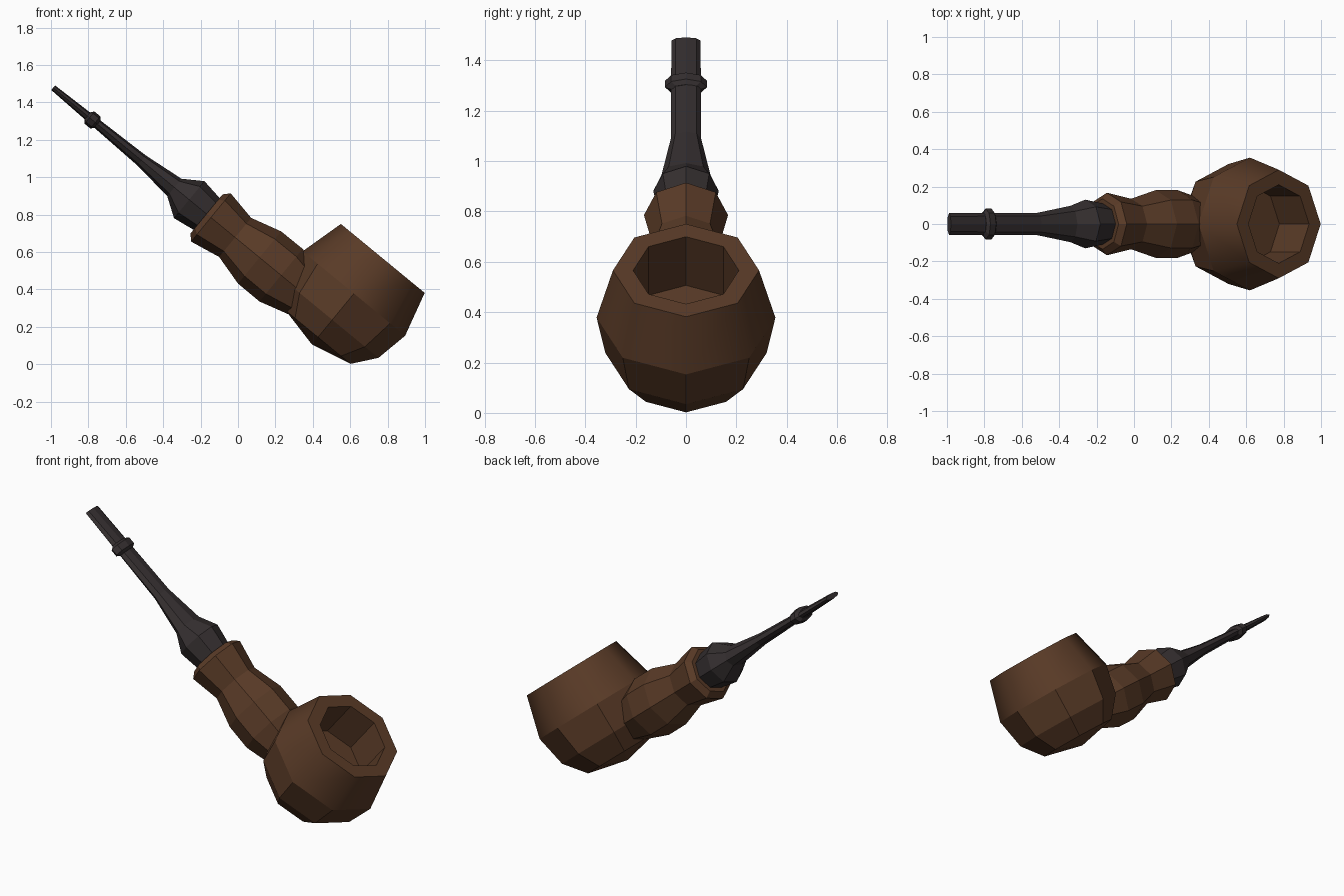
import bpy, bmesh, math
from mathutils import Vector

if "Cube" in bpy.data.objects:
    bpy.data.objects.remove(bpy.data.objects["Cube"])

U = Vector((0.772, 0, -0.635)).normalized()   # along the stem, towards the bowl
N = Vector((0.635, 0, 0.772)).normalized()    # up out of the bowl
Y = Vector((0, 1, 0))
SIDES = 8


def material(name, rgb):
    m = bpy.data.materials.new(name)
    m.diffuse_color = (*rgb, 1)
    m.use_nodes = True
    m.node_tree.nodes["Principled BSDF"].inputs["Base Color"].default_value = m.diffuse_color
    return m


wood = material("brown wood", (0.100, 0.043, 0.020))
black = material("dark stem", (0.035, 0.028, 0.029))


def loft(name, origin, axis, side, rings, mat, smooth_bands=()):
    """Octagonal sections (distance, radius along side, radius along y) joined and capped."""
    bm = bmesh.new()
    loops = []
    for t, a, b in rings:
        loop = []
        for i in range(SIDES):
            ang = 2 * math.pi * i / SIDES
            loop.append(bm.verts.new(origin + axis * t + side * (a * math.cos(ang)) + Y * (b * math.sin(ang))))
        loops.append(loop)
    for k, (p, q) in enumerate(zip(loops, loops[1:])):
        for i in range(SIDES):
            j = (i + 1) % SIDES
            f = bm.faces.new((p[i], p[j], q[j], q[i]))
            f.smooth = k in smooth_bands
        if k in smooth_bands:
            for loop in (p, q):
                for i in range(SIDES):
                    bm.edges.get((loop[i], loop[(i + 1) % SIDES])).smooth = False
    bm.faces.new(loops[0])
    bm.faces.new(loops[-1])
    bmesh.ops.recalc_face_normals(bm, faces=bm.faces)
    me = bpy.data.meshes.new(name)
    bm.to_mesh(me)
    bm.free()
    me.materials.append(mat)
    ob = bpy.data.objects.new(name, me)
    bpy.context.collection.objects.link(ob)
    return ob


# Bowl: outer wall from the bottom up, over the rim, down to the chamber floor
bowl = [(-0.595, 0.004), (-0.545, 0.225), (-0.425, 0.32), (-0.243, 0.355),
        (0, 0.29), (0, 0.21), (-0.25, 0.21)]
loft("bowl", Vector((0.774, 0, 0.566)), N, U, [(t, r, r) for t, r in bowl], wood, smooth_bands=(3,))

# Shank: wooden neck between bowl and stem
base = Vector((-0.145, 0, 0.785))
shank = [(-0.03, 0.11), (-0.03, 0.135), (0, 0.167), (0.168, 0.135), (0.337, 0.181),
         (0.486, 0.182), (0.654, 0.135)]
loft("shank", base, U, N, [(t, r, r) for t, r in shank], wood)

# Stem: round at the shank, flattening to the mouth end
loft("stem", base, U, N,
     [(0.02, 0.11, 0.11), (-0.03, 0.11, 0.11), (-0.15, 0.128, 0.13), (-0.253, 0.06, 0.097),
      (-0.48, 0.035, 0.06), (-1.092, 0.016, 0.058)], black)

# Raised ring near the mouth end
loft("stem_ring", base, U, N,
     [(-0.785, 0.026, 0.056), (-0.80, 0.042, 0.083), (-0.84, 0.042, 0.083), (-0.855, 0.026, 0.056)], black)
